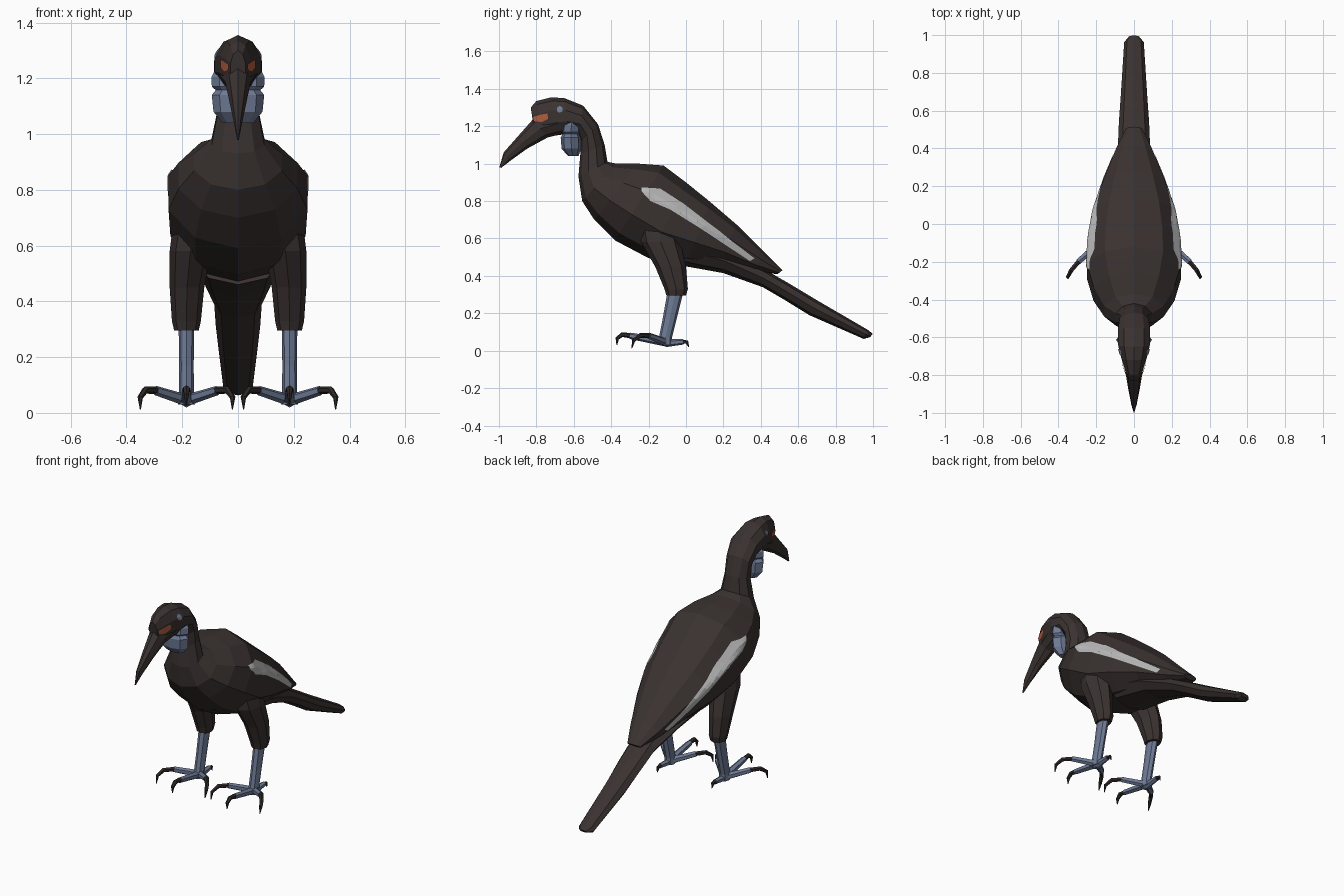
import bpy, bmesh, math
from mathutils import Vector
from mathutils.bvhtree import BVHTree

if "Cube" in bpy.data.objects:
    bpy.data.objects.remove(bpy.data.objects["Cube"])


def material(name, rgb):
    m = bpy.data.materials.new(name)
    m.diffuse_color = (*rgb, 1)
    m.use_nodes = True
    m.node_tree.nodes["Principled BSDF"].inputs["Base Color"].default_value = m.diffuse_color
    return m


BLACK = material("brown black feathers", (0.042, 0.032, 0.030))
BLUE = material("blue grey skin", (0.155, 0.195, 0.30))
WHITE = material("pale wing grey", (0.50, 0.50, 0.50))
ORANGE = material("orange patch", (0.45, 0.115, 0.05))
CLAW = material("dark claw", (0.028, 0.022, 0.020))


def finish(name, bm, mat, mirror=False):
    bmesh.ops.recalc_face_normals(bm, faces=bm.faces)
    me = bpy.data.meshes.new(name)
    bm.to_mesh(me)
    bm.free()
    me.materials.append(mat)
    ob = bpy.data.objects.new(name, me)
    bpy.context.collection.objects.link(ob)
    if mirror:
        ob.modifiers.new("both sides", "MIRROR")
    return ob


def skin(name, rings, n, mat, mirror=False):
    """Bridge elliptical rings given as (centre, half axis a, half axis b)."""
    bm = bmesh.new()
    loops = []
    for c, a, b in rings:
        loops.append([bm.verts.new(c + a * math.cos(2 * math.pi * i / n) + b * math.sin(2 * math.pi * i / n))
                      for i in range(n)])
    for p, q in zip(loops, loops[1:]):
        for i in range(n):
            j = (i + 1) % n
            bm.faces.new((p[i], p[j], q[j], q[i]))
    bm.faces.new(loops[0])
    bm.faces.new(loops[-1])
    return finish(name, bm, mat, mirror)


def loft(name, sections, mat, n=8, mirror=False):
    """Sections: (y, z of one side, y, z of the other side, half width[, x centre])."""
    rings = []
    for y1, z1, y2, z2, w, *x in sections:
        p, q = Vector((0, y1, z1)), Vector((0, y2, z2))
        rings.append(((p + q) / 2 + Vector((x[0] if x else 0, 0, 0)), (p - q) / 2, Vector((w, 0, 0))))
    return skin(name, rings, n, mat, mirror)


def tube(name, pts, radii, mat, n=6):
    pts = [Vector(p) for p in pts]
    rings = []
    for i, (p, r) in enumerate(zip(pts, radii)):
        d = pts[min(i + 1, len(pts) - 1)] - pts[max(i - 1, 0)]
        side = Vector((-d.y, d.x, 0)).normalized()
        rings.append((p, d.cross(side).normalized() * r, side * r))
    return skin(name, rings, n, mat, True)


# head, neck, back and folded wings in one skin
body = loft("body", [
    (-0.83, 1.30, -0.81, 1.17, .028), (-0.80, 1.335, -0.76, 1.14, .046),
    (-0.72, 1.355, -0.70, 1.15, .070), (-0.65, 1.35, -0.63, 1.16, .088),
    (-0.55, 1.31, -0.575, 1.16, .090), (-0.47, 1.21, -0.56, 1.12, .080),
    (-0.435, 1.10, -0.565, 1.05, .078), (-0.42, 1.01, -0.575, 0.93, .100),
    (-0.37, 1.00, -0.555, 0.80, .165), (-0.25, 1.00, -0.49, 0.70, .225),
    (-0.12, 0.99, -0.38, 0.59, .262), (0.0, 0.90, -0.20, 0.495, .255),
    (0.13, 0.795, 0.0, 0.465, .225), (0.27, 0.675, 0.17, 0.45, .170),
    (0.42, 0.525, 0.36, 0.42, .100), (0.515, 0.43, 0.49, 0.41, .045)], BLACK, 10)

# rump and tail
loft("tail", [
    (0.0, 0.62, -0.05, 0.46, .15), (0.2, 0.55, 0.2, 0.415, .13),
    (0.42, 0.435, 0.41, 0.34, .085), (0.55, 0.36, 0.53, 0.27, .08),
    (0.70, 0.27, 0.66, 0.19, .07), (0.975, 0.11, 0.95, 0.063, .052),
    (0.998, 0.09, 0.985, 0.073, .028)], BLACK)

# curved beak
beak = loft("beak", [
    (-0.72, 1.27, -0.64, 1.165, .07), (-0.82, 1.235, -0.74, 1.14, .046),
    (-0.90, 1.145, -0.85, 1.08, .030), (-0.975, 1.06, -0.94, 1.015, .014),
    (-0.998, 0.98, -0.988, 0.978, .003)], BLACK)

# throat pouch with two lobes
loft("throat_pouch", [
    (-0.58, 1.235, -0.64, 1.235, .080), (-0.56, 1.205, -0.665, 1.205, .095),
    (-0.56, 1.17, -0.67, 1.17, .094), (-0.57, 1.158, -0.66, 1.158, .080),
    (-0.56, 1.14, -0.67, 1.14, .094), (-0.56, 1.08, -0.665, 1.08, .088),
    (-0.575, 1.04, -0.63, 1.04, .055)], BLUE)

# legs
loft("thigh", [
    (0.0, 0.295, -0.105, 0.295, .044, .185), (0.01, 0.33, -0.115, 0.33, .052, .185),
    (0.0, 0.45, -0.165, 0.45, .062, .183), (-0.03, 0.58, -0.24, 0.58, .075, .17),
    (-0.05, 0.70, -0.26, 0.70, .08, .15)], BLACK, 8, True)
loft("shank", [
    (-0.015, 0.31, -0.10, 0.31, .028, .185), (-0.05, 0.17, -0.125, 0.17, .026, .185),
    (-0.075, 0.07, -0.145, 0.07, .027, .185), (-0.075, 0.03, -0.145, 0.03, .030, .185)], BLUE, 8, True)

# toes and claws
X = .185
for label, s in (("outer", 1), ("inner", -1)):
    tube(label + "_toe", [(X, -.105, .045), (X + s * .11, -.20, .08)], [.021, .017], BLUE)
    tube(label + "_claw", [(X + s * .105, -.195, .08), (X + s * .147, -.245, .082),
                           (X + s * .166, -.28, .055), (X + s * .165, -.29, .012)],
         [.014, .013, .010, .002], CLAW)
tube("middle_toe", [(X, -.11, .045), (X, -.30, .08)], [.022, .017], BLUE)
tube("middle_claw", [(X, -.295, .08), (X, -.342, .086), (X, -.368, .065), (X, -.37, .03)],
     [.014, .013, .010, .002], CLAW)
tube("back_toe", [(X, -.11, .04), (X, -.015, .048)], [.021, .015], BLUE)
tube("back_claw", [(X, -.02, .048), (X, .005, .046), (X, .015, .02)], [.012, .010, .002], CLAW)

# surface used to lay the painted plates on
bm = bmesh.new()
for ob in (body, beak):
    bm.from_mesh(ob.data)
bmesh.ops.triangulate(bm, faces=bm.faces)
surface = BVHTree.FromBMesh(bm)
bm.free()


def plate(name, upper, lower, mat, steps=4, rows=4):
    """Strip between two (y, z) edges, dropped sideways onto the body."""
    def refine(pts):
        pts = [Vector(p) for p in pts]
        out = [a.lerp(b, k / steps) for a, b in zip(pts, pts[1:]) for k in range(steps)]
        return out + [pts[-1]]
    bm = bmesh.new()
    grid = []
    for u, l in zip(refine(upper), refine(lower)):
        col = []
        for r in range(rows + 1):
            p = u.lerp(l, r / rows)
            o = Vector((1, p.x, p.y))
            hit, nor = surface.ray_cast(o, Vector((-1, 0, 0)))[:2]
            if hit is None:
                hit, nor = surface.find_nearest(Vector((.05, p.x, p.y)))[:2]
            if nor.x < 0:
                nor = -nor
            col.append(bm.verts.new(hit + nor * .005))
        grid.append(col)
    for a, b in zip(grid, grid[1:]):
        for r in range(rows):
            bm.faces.new((a[r], a[r + 1], b[r + 1], b[r]))
    ob = finish(name, bm, mat, True)
    # outward facing
    if sum(f.normal.x for f in ob.data.polygons) < 0:
        ob.data.flip_normals()
    return ob


# painted details
plate("wing_stripe",
      [(-.24, .87), (-.14, .865), (-.016, .785), (.12, .68), (.365, .495)],
      [(-.235, .85), (-.19, .80), (-.085, .755), (.075, .655), (.34, .48)], WHITE)
plate("face_patch", [(-.815, 1.25), (-.78, 1.262), (-.74, 1.268)],
      [(-.81, 1.228), (-.77, 1.222), (-.735, 1.24)], ORANGE)
plate("eye", [(-.69, 1.295), (-.675, 1.307), (-.66, 1.298)],
      [(-.688, 1.28), (-.675, 1.272), (-.66, 1.28)], BLUE, 2, 2)
